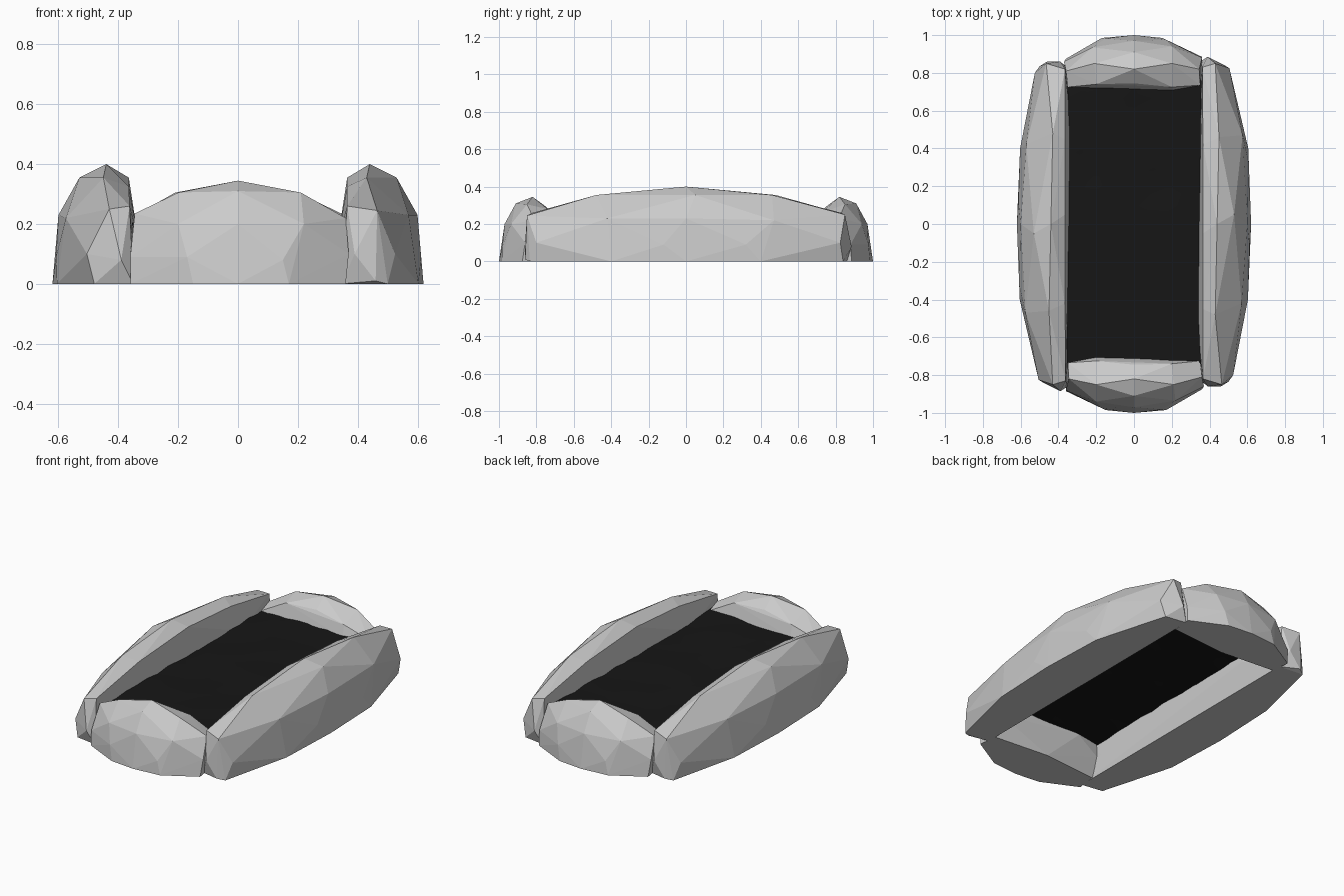
import bpy, bmesh, math, random
from mathutils import Matrix

if "Cube" in bpy.data.objects:
    bpy.data.objects.remove(bpy.data.objects["Cube"])

random.seed(4)


def material(name, grey):
    mat = bpy.data.materials.new(name)
    mat.diffuse_color = (grey, grey, grey, 1)
    mat.use_nodes = True
    mat.node_tree.nodes["Principled BSDF"].inputs["Base Color"].default_value = mat.diffuse_color
    return mat


def add_object(name, bm, mat):
    mesh = bpy.data.meshes.new(name)
    bm.to_mesh(mesh)
    bm.free()
    mesh.materials.append(mat)
    ob = bpy.data.objects.new(name, mesh)
    bpy.context.collection.objects.link(ob)
    return ob


def stone(name, points, turn, mat):
    """Faceted rock: convex hull of a few corner points, turned about z."""
    bm = bmesh.new()
    for p in points:
        bm.verts.new(p)
    bmesh.ops.convex_hull(bm, input=bm.verts[:])
    bmesh.ops.delete(bm, geom=[v for v in bm.verts if not v.link_faces], context='VERTS')
    bmesh.ops.recalc_face_normals(bm, faces=bm.faces[:])
    bm.transform(Matrix.Rotation(turn, 4, 'Z'))
    return add_object(name, bm, mat)


# Corners of the long side stone (right side)
side = [
    # crown
    (.44, 0, .40), (.365, -.05, .355), (.53, .05, .355), (.45, .46, .355),
    (.43, -.48, .355), (.365, .42, .325), (.365, -.45, .325),
    # end caps
    (.365, -.82, .26), (.465, -.85, .245), (.525, -.80, .10), (.46, -.86, .01),
    (.39, -.86, .10), (.345, -.82, 0), (.50, -.835, 0), (.362, .83, .26), (.43, .85, .25),
    (.505, .825, .10), (.39, .885, .08), (.35, .86, 0), (.48, .84, 0),
    # outer face
    (.60, 0, .23), (.575, .47, .22), (.57, -.42, .23), (.612, -.12, .09),
    (.608, .32, .09), (.62, 0, 0), (.603, -.40, 0), (.605, .40, 0),
    # inner face
    (.350, .70, .12), (.335, -.52, .16), (.35, .05, .18), (.350, 0, 0), (.343, -.70, .05),
]

# Corners of the short end stone (front)
end = [
    # crown
    (0, -.82, .345), (-.20, -.85, .305), (.21, -.85, .305), (0, -.91, .31),
    (-.20, -.725, .26), (.20, -.74, .28), (0, -.745, .29),
    # ends
    (-.345, -.82, .235), (.36, -.81, .22), (-.35, -.735, .21), (.35, -.725, .20),
    (-.36, -.88, .09), (.37, -.86, .10), (-.36, -.885, 0), (.36, -.875, 0),
    # outer face
    (0, -.97, .20), (.22, -.935, .20), (-.20, -.94, .20), (-.17, -.975, .09),
    (.15, -.982, .08), (0, -1.0, 0), (-.15, -.985, 0), (.17, -.985, 0),
    # inner face
    (-.20, -.705, .19), (.34, -.725, .13), (-.355, -.735, .12), (-.345, -.765, 0), (.345, -.765, 0),
    (0, -.735, 0),
]

# The border has half-turn symmetry
rock = material("grey_stone", .55)
for pos, turn in (("right", 0), ("left", math.pi)):
    stone(pos + "_side_stone", side, turn, rock)
for pos, turn in (("front", 0), ("back", math.pi)):
    stone(pos + "_end_stone", end, turn, rock)

# Slightly uneven soil bed
bm = bmesh.new()
bmesh.ops.create_grid(bm, x_segments=8, y_segments=16, size=1)
for v in bm.verts:
    v.co = (v.co.x * .37, v.co.y * .76, .20 + random.uniform(-.008, .008))
for f in bm.faces:
    f.smooth = True
add_object("soil_bed", bm, material("dark_soil", .008))
